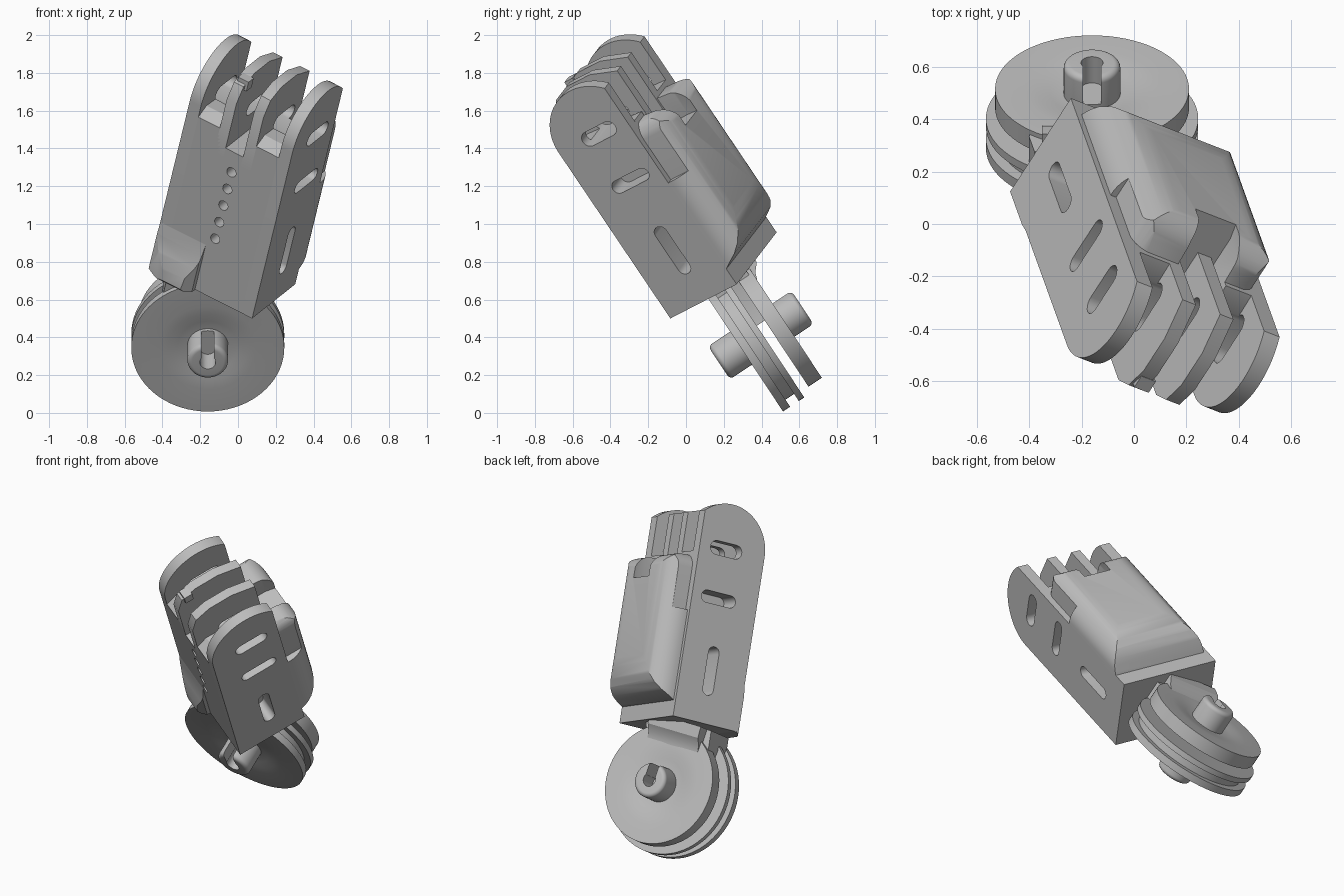
import bpy, bmesh
from math import pi, cos, sin, radians
from mathutils import Matrix, Vector

if "Cube" in bpy.data.objects:
    bpy.data.objects.remove(bpy.data.objects["Cube"])

grey = bpy.data.materials.new("plain grey")
grey.use_nodes = True
grey.diffuse_color = (0.5, 0.5, 0.5, 1)
grey.node_tree.nodes["Principled BSDF"].inputs["Base Color"].default_value = (0.5, 0.5, 0.5, 1)


def frame(x, z, origin):
    """Right-handed frame from a width axis and a length axis."""
    z = Vector(z).normalized()
    x = Vector(x)
    x = (x - z * x.dot(z)).normalized()
    y = z.cross(x)
    m = Matrix((x, y, z)).transposed().to_4x4()
    m.translation = origin
    return m


# Housing frame: width, depth, length.  Wheel frame: width, axle, up the neck.
BODY = frame((0.842, -0.326, -0.43), (0.198, -0.548, 0.813), (-0.469, 0.129, 0.775))
WHEEL = frame((1, 0, 0), (0, -0.55, 0.83), (-0.16, 0.29, 0.345))
W, D = 0.645, 0.456


def finish(name, bm, m):
    bmesh.ops.remove_doubles(bm, verts=bm.verts, dist=1e-5)
    bmesh.ops.recalc_face_normals(bm, faces=bm.faces)
    me = bpy.data.meshes.new(name)
    bm.to_mesh(me)
    bm.free()
    me.transform(m)
    me.materials.append(grey)
    ob = bpy.data.objects.new(name, me)
    bpy.context.collection.objects.link(ob)
    return ob


def prism(name, pts, lo, hi, axis=0, m=BODY):
    """Extrude a 2D outline along one axis of a frame."""
    bm = bmesh.new()
    rings = []
    for level in (lo, hi):
        ring = []
        for p in pts:
            c = list(p)
            c.insert(axis, level)
            ring.append(bm.verts.new(c))
        bm.faces.new(ring)
        rings.append(ring)
    a, b = rings
    for i in range(len(pts)):
        j = (i + 1) % len(pts)
        bm.faces.new((a[i], a[j], b[j], b[i]))
    return finish(name, bm, m)


def lathe(name, profile):
    """Spin a (radius, axle) profile around the axle."""
    bm = bmesh.new()
    vs = [bm.verts.new((r, n, 0)) for r, n in profile]
    es = [bm.edges.new(e) for e in zip(vs, vs[1:])]
    bmesh.ops.spin(bm, geom=vs + es, cent=(0, 0, 0), axis=(0, 1, 0),
                   angle=2 * pi, steps=72, use_merge=True)
    return finish(name, bm, WHEEL)


def arc(cx, cy, r, start, end, n=24):
    return [(cx + r * cos(radians(start + (end - start) * i / n)),
             cy + r * sin(radians(start + (end - start) * i / n))) for i in range(n + 1)]


def rect(x0, x1, y0, y1):
    return [(x0, y0), (x1, y0), (x1, y1), (x0, y1)]


def circle(cx, cy, r, n=32):
    return arc(cx, cy, r, 0, 360, n)[:-1]


def slot(cx, cy, length, width, upright):
    r, h = width / 2, (length - width) / 2
    if upright:
        return arc(cx, cy + h, r, 0, 180, 10) + arc(cx, cy - h, r, 180, 360, 10)
    return arc(cx + h, cy, r, -90, 90, 10) + arc(cx - h, cy, r, 90, 270, 10)


def boolean(ob, tools, op='DIFFERENCE'):
    for t in tools:
        mod = ob.modifiers.new("cut", 'BOOLEAN')
        mod.operation, mod.solver, mod.object = op, 'EXACT', t
        bpy.context.view_layer.update()
        dg = bpy.context.evaluated_depsgraph_get()
        ob.data = bpy.data.meshes.new_from_object(ob.evaluated_get(dg))
        ob.modifiers.clear()


def smooth(ob, angle=30):
    bpy.ops.object.select_all(action='DESELECT')
    ob.select_set(True)
    bpy.context.view_layer.objects.active = ob
    bpy.ops.object.shade_smooth_by_angle(angle=radians(angle))


parts, cutters = [], []

# Slot cutters through the side plates
top_slot = prism("top_slot_cutter", slot(0.27, 1.07, 0.22, 0.085, False), -0.1, W + 0.1)
side_slots = []
for lo, hi in ((-0.05, 0.14), (W - 0.14, W + 0.05)):
    side_slots.append(prism("mid_slot_cutter", slot(0.27, 0.765, 0.24, 0.075, False), lo, hi))
    side_slots.append(prism("low_slot_cutter", slot(0.245, 0.324, 0.3, 0.075, True), lo, hi))
cutters += [top_slot] + side_slots

# Side plates with rounded tops
plate = [(0, 0), (D, 0)] + arc(0.27, 1.08, 0.27, 46.5, 180, 30)
for name, lo in (("right_plate", 0), ("left_plate", W - 0.07)):
    ob = prism(name, plate, lo, lo + 0.07)
    boolean(ob, [top_slot] + side_slots)
    parts.append(ob)

# Inner fins
fin = [(0, 0.85), (D, 0.85), (D, 1.28), (0.3, 1.33), (0.14, 1.33), (0.04, 1.29), (0, 1.2)]
for name, lo in (("right_fin", 0.205), ("left_fin", 0.375)):
    ob = prism(name, fin, lo, lo + 0.06)
    boolean(ob, [top_slot])
    parts.append(ob)
parts.append(prism("fin_nub", rect(0.055, 0.11, 1.26, 1.32), 0.215, 0.28))

# Housing core: sloped front lip, deeper middle gap, front holes, recess behind the fins
core = prism("housing_core", [(0, 0), (D, 0), (D, 1.03), (0.07, 1.05), (0, 1.01)],
             0.069, W - 0.069)
gap = prism("gap_cutter", rect(-0.1, 0.35, 0.91, 1.2), 0.265, 0.375)
channel = prism("channel_cutter", [(0.25, 0.34), (0.46, 0.34), (0.46, 0.56), (0.43, 0.7),
                (0.28, 0.7), (0.25, 0.56)], 0.85, 1.2, 2)
holes = [prism("hole_cutter", circle(0.33, 0.354 + 0.108 * i, 0.028, 20), -0.1, 0.12, 1)
         for i in range(5)]
cutters += [gap, channel] + holes
boolean(core, [gap, channel, top_slot] + side_slots + holes)
parts.append(core)

# Curved swelling low on the front, fading toward the outer edge
swelling = prism("front_swelling", [(0.02, 0.3), (0, 0.29), (-0.01, 0.22), (-0.03, 0.14),
                 (-0.055, 0.07), (-0.06, 0), (-0.045, -0.015), (0.02, 0)], 0.002, 0.3)
swell_cut = prism("swelling_cutter", [(0, 0.05), (0, -0.008), (0.05, -0.035), (0.1, -0.056),
                  (0.15, -0.065), (0.23, -0.06), (0.28, -0.02), (0.3, 0.05)], -0.1, 0.4, 2)
boolean(swelling, [swell_cut], 'INTERSECT')
cutters.append(swell_cut)
parts.append(swelling)

# Rounded pod on the back: stepped clear of the plates higher up, with two rounded lobes
section = ([(W, 0.43)] + arc(W - 0.15, 0.475, 0.15, 0, 90, 14)
           + arc(0.185, 0.465, 0.16, 90, 180, 14) + [(0.025, 0.43)])
pod = prism("back_pod", section, 0, 1.1, 2)
side = ([(0.4, 0.08), (0.456, 0.1), (0.54, 0.15), (0.58, 0.19), (0.605, 0.24), (0.62, 0.31),
         (0.63, 0.4)] + arc(0.51, 0.88, 0.12, 0, 90, 12) + [(0.4, 1.01)])
side_cut = prism("pod_side_cutter", side, -0.1, W + 0.1)
outline = ([(-0.1, 0), (W + 0.1, 0), (W + 0.1, 0.66), (0.605, 0.66)]
           + arc(0.515, 0.92, 0.09, 0, 90, 8) + arc(0.14, 0.92, 0.09, 90, 180, 8)
           + [(0.05, 0.66), (-0.1, 0.66)])
outline_cut = prism("pod_outline_cutter", outline, 0.3, 0.8, 1)
boolean(pod, [side_cut, outline_cut], 'INTERSECT')
boolean(pod, [channel])
cutters += [side_cut, outline_cut]
parts.append(pod)

# Wheel discs, slightly dished around the knobs
parts.append(lathe("front_disc", [(0, 0.02), (0.11, 0.02), (0.16, 0.012), (0.21, 0.004), (0.26, 0),
             (0.405, 0), (0.405, 0.045), (0.36, 0.045), (0.36, 0.1), (0.405, 0.1),
             (0.405, 0.135), (0, 0.135)]))
parts.append(lathe("back_disc", [(0, 0.185), (0.37, 0.185), (0.37, 0.27), (0.26, 0.27),
             (0.21, 0.266), (0.16, 0.258), (0.11, 0.25), (0, 0.25)]))

# Neck joining the discs to the housing, flaring out behind
parts.append(prism("neck", [(-0.22, 0.05), (0.22, 0.05), (0.22, 0.3), (0.26, 0.4), (-0.22, 0.4),
             (-0.24, 0.3)], 0.03, 0.25, 1, WHEEL))
parts.append(prism("neck_flare", [(0.1, 0.18), (0.25, 0.18), (0.27, 0.25), (0.285, 0.29),
             (0.32, 0.33), (0.33, 0.4), (0.1, 0.4)], -0.19, 0.18, 0, WHEEL))

# Rounded knobs at both ends of the axle, each with a keyhole notch
for name, base, tip in (("back_knob", 0.24, 0.39), ("front_knob", 0.03, -0.14)):
    out = 1 if tip > base else -1
    edge = [(0.083 + x, tip - out * (0.025 - y)) for x, y in arc(0, 0, 0.025, 0, 90, 6)]
    ob = lathe(name, [(0, base), (0.108, base)] + edge + [(0, tip)])
    lo, hi = sorted((base + out * 0.03, tip + out * 0.1))
    notch = [prism("notch_cutter", circle(0, 0, 0.042), lo, hi, 1, WHEEL),
             prism("notch_cutter", rect(-0.034, 0.034, 0, 0.2), lo, hi, 1, WHEEL)]
    boolean(ob, notch)
    cutters += notch
    parts.append(ob)

for c in cutters:
    bpy.data.objects.remove(c)
for ob in parts:
    smooth(ob)
